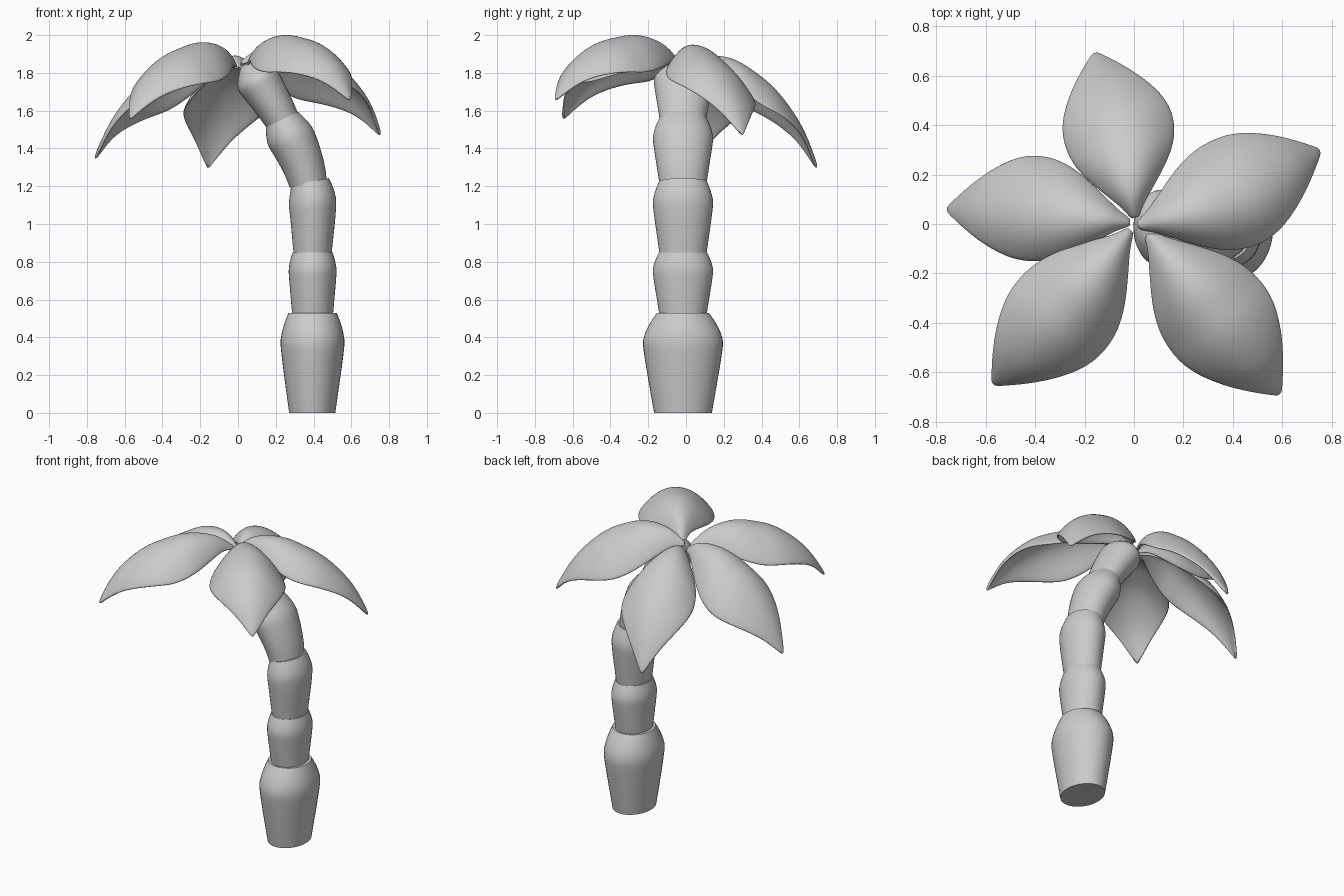
import bpy, bmesh
from math import sin, cos, pi, radians
from mathutils import Vector

if "Cube" in bpy.data.objects:
    bpy.data.objects.remove(bpy.data.objects["Cube"])


def finish(name, bm, angle):
    bmesh.ops.recalc_face_normals(bm, faces=bm.faces)
    me = bpy.data.meshes.new(name)
    bm.to_mesh(me)
    bm.free()
    ob = bpy.data.objects.new(name, me)
    bpy.context.collection.objects.link(ob)
    bpy.ops.object.select_all(action='DESELECT')
    bpy.context.view_layer.objects.active = ob
    ob.select_set(True)
    bpy.ops.object.shade_smooth_by_angle(angle=radians(angle))
    return ob


def lerp(table, t):
    for (a, va), (b, vb) in zip(table, table[1:]):
        if t <= b:
            return va + (vb - va) * (t - a) / (b - a)
    return table[-1][1]


# Trunk segments: flared elliptical rings swept along a bent axis
def trunk_segment(name, p0, tilt0, p1, tilt1, r0, rm, r1, sides=40, y=-0.016):
    a, b = Vector((p0[0], y, p0[1])), Vector((p1[0], y, p1[1]))
    t0, t1 = radians(tilt0), radians(tilt1)
    length = (b - a).length
    d0 = Vector((-sin(t0), 0, cos(t0))) * length
    d1 = Vector((-sin(t1), 0, cos(t1))) * length
    bm = bmesh.new()
    rings = []
    for s in (0, .15, .3, .45, .55, .62, .68, .74, .8, .86, .93, 1):
        c = (a * (2*s**3 - 3*s**2 + 1) + d0 * (s**3 - 2*s**2 + s)
             + b * (3*s**2 - 2*s**3) + d1 * (s**3 - s**2))
        tilt = t0 + (t1 - t0) * s
        if s < .7:      # straight flare easing into the shoulder
            k = min(1, s / .7 * 1.08 - .08 * (s / .7) ** 6)
            rx, ry = (r0[i] + (rm[i] - r0[i]) * k for i in (0, 1))
        else:           # rounded shoulder
            k = ((s - .7) / .3) ** 1.6
            rx, ry = (rm[i] + (r1[i] - rm[i]) * k for i in (0, 1))
        side = Vector((cos(tilt), 0, sin(tilt)))
        rings.append([bm.verts.new(c + side * rx * cos(2*pi*j/sides)
                                   + Vector((0, ry * sin(2*pi*j/sides), 0)))
                      for j in range(sides)])
    for lo, hi in zip(rings, rings[1:]):
        for j in range(sides):
            k = (j + 1) % sides
            bm.faces.new((lo[j], lo[k], hi[k], hi[j]))
    bm.faces.new(rings[0])
    bm.faces.new(rings[-1])
    finish(name, bm, 40)


trunk_segment("trunk_base", (.393, 0), 0, (.395, .53), 0, (.122, .153), (.17, .213), (.128, .137))
trunk_segment("trunk_lower", (.395, .52), 0, (.395, .85), 0, (.108, .125), (.127, .16), (.106, .127))
trunk_segment("trunk_middle", (.395, .84), 0, (.382, 1.225), 10, (.1, .124), (.126, .16), (.1, .127))
trunk_segment("trunk_upper", (.372, 1.21), 10, (.232, 1.553), 26, (.1, .124), (.127, .16), (.094, .127))
trunk_segment("trunk_crown", (.236, 1.545), 27, (.045, 1.85), 33, (.091, .122), (.117, .155), (.035, .04))

# Leaves: narrow stalk widening to a pointed, arched and cupped blade
WIDTH = [(0, .018), (.06, .042), (.12, .078), (.2, .13), (.3, .187), (.4, .226),
         (.5, .241), (.6, .237), (.7, .207), (.8, .157), (.88, .105), (.95, .05), (1, .006)]
ARCH = [(0, 0), (.06, .06), (.12, .115), (.25, .195), (.4, .233), (.6, .24),
        (.75, .21), (.87, .145), (.95, .062), (1, 0)]
CUP = [(0, .95), (.2, .95), (.45, .82), (.7, .64), (1, .5)]


def leaf(name, base, tip, roll, bow, width):
    base, tip = Vector(base), Vector(tip)
    flat = Vector((tip.x - base.x, tip.y - base.y, 0)).normalized()
    left = Vector((-flat.y, flat.x, 0))
    bm = bmesh.new()
    rows = []
    for t in (0, .06, .12, .2, .3, .4, .5, .6, .7, .8, .88, .95, 1):
        w = lerp(WIDTH, t) * width
        mid = base.lerp(tip, t) + left * bow * sin(pi * t)
        row = []
        for i in range(9):
            u = i / 4 - 1
            z = lerp(ARCH, t) - lerp(CUP, t) * w * abs(u) ** 2.1 + roll * u * w
            row.append(bm.verts.new(mid + left * u * w + Vector((0, 0, z))))
        rows.append(row)
    for a, b in zip(rows, rows[1:]):
        for i in range(8):
            bm.faces.new((a[i], b[i], b[i+1], a[i+1]))
    ob = finish(name, bm, 180)
    if ob.data.polygons[40].normal.z < 0:
        ob.data.flip_normals()
    sol = ob.modifiers.new("thickness", 'SOLIDIFY')
    sol.thickness, sol.offset = .018, -1
    sub = ob.modifiers.new("smooth", 'SUBSURF')
    sub.levels = sub.render_levels = 2


leaf("leaf_left", (-.01, .005, 1.84), (-.765, .06, 1.35), .25, -.03, .93)
leaf("leaf_front_left", (-.01, -.02, 1.845), (-.575, -.655, 1.56), 0, .02, .98)
leaf("leaf_front_right", (.05, -.03, 1.85), (.595, -.695, 1.66), 0, 0, 1.0)
leaf("leaf_right", (.01, -.01, 1.86), (.76, .30, 1.475), -.22, -.025, 1.0)
leaf("leaf_back", (.005, .02, 1.84), (-.16, .70, 1.30), 0, -.02, .98)
